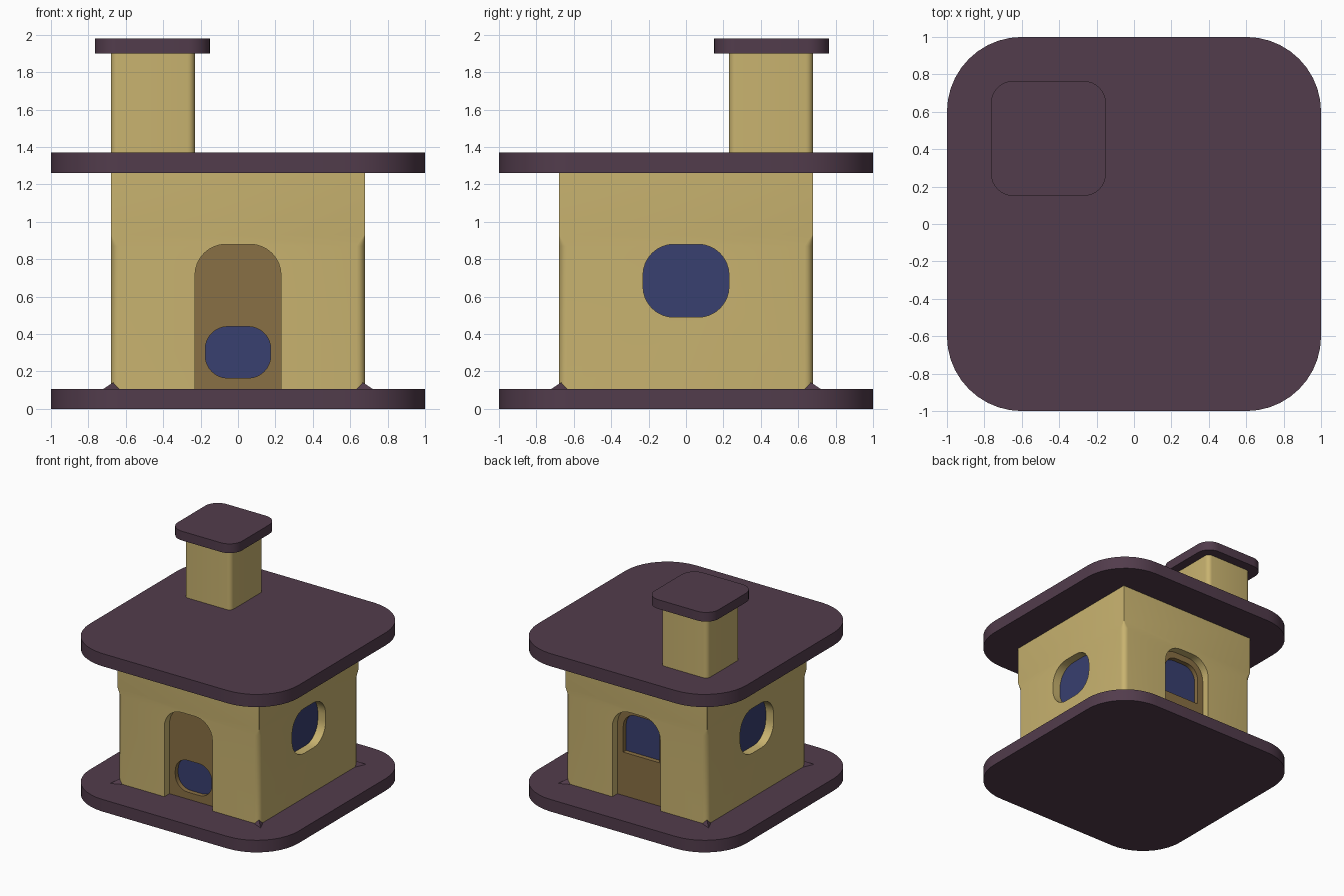
import bpy, bmesh, math
from mathutils import Matrix, Vector

if "Cube" in bpy.data.objects:
    bpy.data.objects.remove(bpy.data.objects["Cube"])


def material(name, rgb):
    m = bpy.data.materials.new(name)
    m.diffuse_color = (*rgb, 1)
    m.use_nodes = True
    m.node_tree.nodes["Principled BSDF"].inputs["Base Color"].default_value = m.diffuse_color
    return m


TAN = material("wall_tan", (0.58, 0.45, 0.16))
PURPLE = material("roof_purple", (0.084, 0.045, 0.072))
BLUE = material("pane_blue", (0.04, 0.05, 0.16))
BROWN = material("door_brown", (0.25, 0.16, 0.058))


def rounded(a0, a1, b0, b1, r_low, r_high, seg=8):
    """Rounded rectangle outline, with separate radii for low and high corners."""
    pts = []
    for a, b, sa, sb, r, start in ((a1, b1, -1, -1, r_high, 0), (a0, b1, 1, -1, r_high, 90),
                                   (a0, b0, 1, 1, r_low, 180), (a1, b0, -1, 1, r_low, 270)):
        if r == 0:
            pts.append((a, b))
            continue
        for i in range(seg + 1):
            t = math.radians(start + 90 * i / seg)
            pts.append((a + sa * r + r * math.cos(t), b + sb * r + r * math.sin(t)))
    return pts


def loft(name, rings, mat=None):
    """Solid through a stack of equal-length rings."""
    bm = bmesh.new()
    vs = [[bm.verts.new(p) for p in ring] for ring in rings]
    n = len(vs[0])
    bm.faces.new(vs[0][::-1])
    bm.faces.new(vs[-1])
    for lo, hi in zip(vs, vs[1:]):
        for i in range(n):
            j = (i + 1) % n
            bm.faces.new((lo[i], lo[j], hi[j], hi[i]))
    bmesh.ops.recalc_face_normals(bm, faces=bm.faces)
    me = bpy.data.meshes.new(name)
    bm.to_mesh(me)
    bm.free()
    ob = bpy.data.objects.new(name, me)
    bpy.context.collection.objects.link(ob)
    if mat:
        me.materials.append(mat)
    return ob


def slab(name, x0, x1, y0, y1, z0, z1, r, mat, seg=8):
    o = rounded(x0, x1, y0, y1, r, r, seg)
    return loft(name, [[(x, y, z) for x, y in o] for z in (z0, z1)], mat)


def wall_part(name, outline, d0, d1, turn, mat=None):
    """Prism spanning depths d0..d1 into a wall; turn = quarter turns from the front."""
    rot = Matrix.Rotation(turn * math.pi / 2, 3, 'Z')
    return loft(name, [[rot @ Vector((x, -W + d, z)) for x, z in outline] for d in (d0, d1)], mat)


def cut(target, cutter):
    cutter.hide_render = True
    mod = target.modifiers.new("cut", 'BOOLEAN')
    mod.operation, mod.solver, mod.object = 'DIFFERENCE', 'EXACT', cutter
    bpy.context.view_layer.objects.active = target
    bpy.ops.object.modifier_apply(modifier=mod.name)
    bpy.data.objects.remove(cutter)


W = 0.68

# Base, roof, chimney
slab("base", -1, 1, -1, 1, 0, 0.105, 0.40, PURPLE, 10)
slab("roof", -1, 1, -1, 1, 1.26, 1.37, 0.40, PURPLE, 10)
slab("chimney", -W, -0.23, 0.23, W, 1.36, 1.91, 0.04, TAN, 5)
slab("chimney_cap", -0.765, -0.15, 0.15, 0.765, 1.90, 1.98, 0.12, PURPLE)

# Walls: softened corners below, sharp corners above
rings = []
for z, r in ((0.09, 0.045), (0.87, 0.045), (0.93, 0.003), (1.27, 0.003)):
    rings.append([(x, y, z) for x, y in rounded(-W, W, -W, W, r, r, 5)])
walls = loft("walls", rings, TAN)

# Side windows
oval = rounded(-0.23, 0.23, 0.49, 0.88, 0.165, 0.165)
for turn, side in ((1, "right"), (3, "left")):
    cut(walls, wall_part("cutter", oval, -0.1, 0.09, turn))
    wall_part(side + "_window_pane", oval, 0.075, 0.10, turn, BLUE)

# Doors, each with its own inset pane
hole = rounded(-0.23, 0.23, 0.05, 0.88, 0, 0.165)
low_pane = rounded(-0.175, 0.175, 0.165, 0.44, 0.12, 0.12)
high_pane = rounded(-0.175, 0.175, 0.48, 0.825, 0, 0.12)
for turn, side, pane in ((0, "front", low_pane), (2, "back", high_pane)):
    cut(walls, wall_part("cutter", hole, -0.1, 0.13, turn))
    door = wall_part(side + "_door", hole, 0.07, 0.14, turn, BROWN)
    cut(door, wall_part("cutter", pane, 0.0, 0.2, turn))
    wall_part(side + "_door_pane", pane, 0.11, 0.14, turn, BLUE)

# Small pointed nubs on the base at the wall corners
for sx in (-1, 1):
    for sy in (-1, 1):
        foot = [(0.73, 0.73), (0.63, 0.685), (0.62, 0.62), (0.685, 0.63)]
        tip = [(0.668 + 0.02 * (x - 0.668), 0.668 + 0.02 * (y - 0.668)) for x, y in foot]
        loft("corner_nub", [[(sx * x, sy * y, 0.10) for x, y in foot],
                            [(sx * x, sy * y, 0.14) for x, y in tip]], PURPLE)

# Smooth the rounded corners, keep edges sharp
for ob in bpy.context.scene.objects:
    ob.select_set(True)
bpy.context.view_layer.objects.active = walls
bpy.ops.object.shade_smooth_by_angle(angle=math.radians(30))
